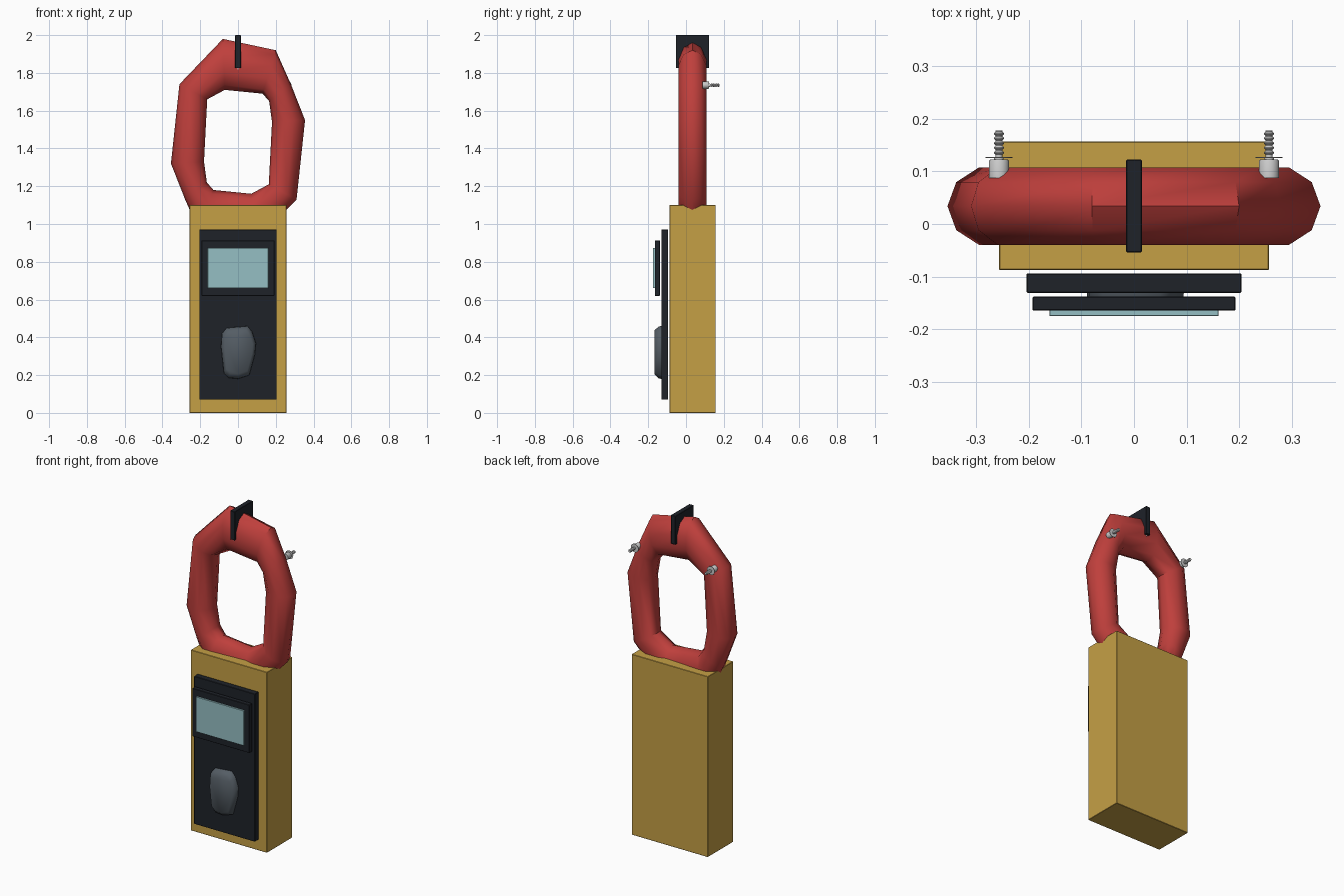
import bpy, bmesh, math
from mathutils import Vector

if "Cube" in bpy.data.objects:
    bpy.data.objects.remove(bpy.data.objects["Cube"])


def material(name, rgb):
    m = bpy.data.materials.new(name)
    m.diffuse_color = (*rgb, 1)
    m.use_nodes = True
    m.node_tree.nodes["Principled BSDF"].inputs["Base Color"].default_value = m.diffuse_color
    return m


YELLOW = material("yellow_plastic", (0.56, 0.35, 0.06))
RED = material("red_plastic", (0.52, 0.05, 0.045))
BLACK = material("black_plastic", (0.013, 0.016, 0.022))
GLASS = material("display_glass", (0.30, 0.52, 0.55))
SLATE = material("slate_rubber", (0.09, 0.11, 0.13))


def finish(name, bm, mat=None, smooth=None):
    bmesh.ops.recalc_face_normals(bm, faces=bm.faces)
    me = bpy.data.meshes.new(name)
    bm.to_mesh(me)
    bm.free()
    ob = bpy.data.objects.new(name, me)
    bpy.context.collection.objects.link(ob)
    if mat:
        me.materials.append(mat)
    if smooth:
        bpy.ops.object.select_all(action='DESELECT')
        ob.select_set(True)
        bpy.context.view_layer.objects.active = ob
        bpy.ops.object.shade_smooth_by_angle(angle=math.radians(smooth))
    return ob


def box(name, x, y, z, mat, bevel=0.002):
    bm = bmesh.new()
    bmesh.ops.create_cube(bm, size=1)
    for v in bm.verts:
        v.co = Vector([(a + b) / 2 + c * (b - a) for (a, b), c in zip((x, y, z), v.co)])
    bmesh.ops.bevel(bm, geom=bm.edges[:], offset=bevel, segments=1, affect='EDGES')
    return finish(name, bm, mat)


def loft(name, rings, mat, smooth, closed=False):
    """Skin a list of equally sized point rings."""
    bm = bmesh.new()
    vs = [[bm.verts.new(p) for p in r] for r in rings]
    n, m = len(vs), len(vs[0])
    for i in range(n if closed else n - 1):
        a, b = vs[i], vs[(i + 1) % n]
        for j in range(m):
            k = (j + 1) % m
            bm.faces.new((a[j], a[k], b[k], b[j]))
    if not closed:
        bm.faces.new(vs[0])
        bm.faces.new(vs[-1])
    return finish(name, bm, mat, smooth)


# Case, front panel, display bezel and display
box("body", (-0.257, 0.257), (-0.088, 0.157), (0, 1.10), YELLOW)
box("front_panel", (-0.205, 0.205), (-0.131, -0.094), (0.07, 0.97), BLACK)
box("display_bezel", (-0.193, 0.193), (-0.165, -0.138), (0.62, 0.913), BLACK)
box("display", (-0.161, 0.161), (-0.175, -0.164), (0.66, 0.873), GLASS, 0.001)

# Selector knob: faceted outline tapering to the front
outline = [(-0.06, 0.45), (0.05, 0.46), (0.075, 0.43), (0.095, 0.37), (0.09, 0.31), (0.06, 0.2),
           (0.0, 0.18), (-0.05, 0.185), (-0.075, 0.21), (-0.09, 0.35), (-0.085, 0.42)]
knob_rings = [[(x * s, y, 0.325 + (z - 0.325) * s) for x, z in outline]
              for y, s in ((-0.130, 1), (-0.145, 0.98), (-0.168, 0.82))]
loft("selector_knob", knob_rings, SLATE, 60)

# Clamp jaw: faceted ring, half of its sections given, the rest by half turn
CZ, CY, HY = 1.435, 0.034, 0.074
half = [((-0.08, 1.98), (-0.07, 1.71)), ((0.20, 1.92), (0.13, 1.69)), ((0.28, 1.74), (0.165, 1.65)),
        ((0.355, 1.55), (0.18, 1.54)), ((0.31, 1.13), (0.163, 1.21))]
turn = [tuple((-x, 2 * CZ - z) for x, z in pair) for pair in half]
jaw_rings = []
for outer, inner in half + turn:
    o, i = Vector(outer), Vector(inner)
    ring = []
    for k in range(10):
        a = math.tau * k / 10
        p = (o + i) / 2 + (o - i) / 2 * math.cos(a)
        ring.append((p.x, CY + HY / math.sin(math.radians(72)) * math.sin(a), p.y))
    jaw_rings.append(ring)
loft("clamp_jaw", jaw_rings, RED, 45, closed=True)

# Fin across the jaw joint with its two small pins
box("jaw_fin", (-0.015, 0.015), (-0.054, 0.123), (1.825, 2.0), BLACK)


def lathe(name, profile, axis, origin, sides=16):
    rings = []
    for r, t in profile:
        ring = []
        for k in range(sides):
            a = math.tau * k / sides
            u, w = r * math.cos(a), r * math.sin(a)
            off = (u, t, w) if axis == 'Y' else (u, w, t)
            ring.append(Vector(origin) + Vector(off))
        rings.append(ring)
    return loft(name, rings, None, 40)


for side, y in (("front", -0.032), ("back", 0.1)):
    lathe("fin_pin_" + side, [(0.009, 0), (0.009, 0.09)], 'Z', (0, y, 1.818), 10)

# Jaw screws: head, thin washer and ridged shank
screw = [(0.019, -0.02), (0.019, 0.012), (0.017, 0.015), (0.009, 0.015), (0.009, 0.018),
         (0.026, 0.018), (0.026, 0.020), (0.0065, 0.020)]
for t in range(5):
    y = 0.024 + t * 0.009
    screw += [(0.0065, y), (0.0095, y + 0.003), (0.0095, y + 0.005), (0.0065, y + 0.008)]
screw += [(0.007, 0.070)]
for side, x in (("left", -0.257), ("right", 0.257)):
    lathe("jaw_screw_" + side, screw, 'Y', (x, 0.108, 1.735))
